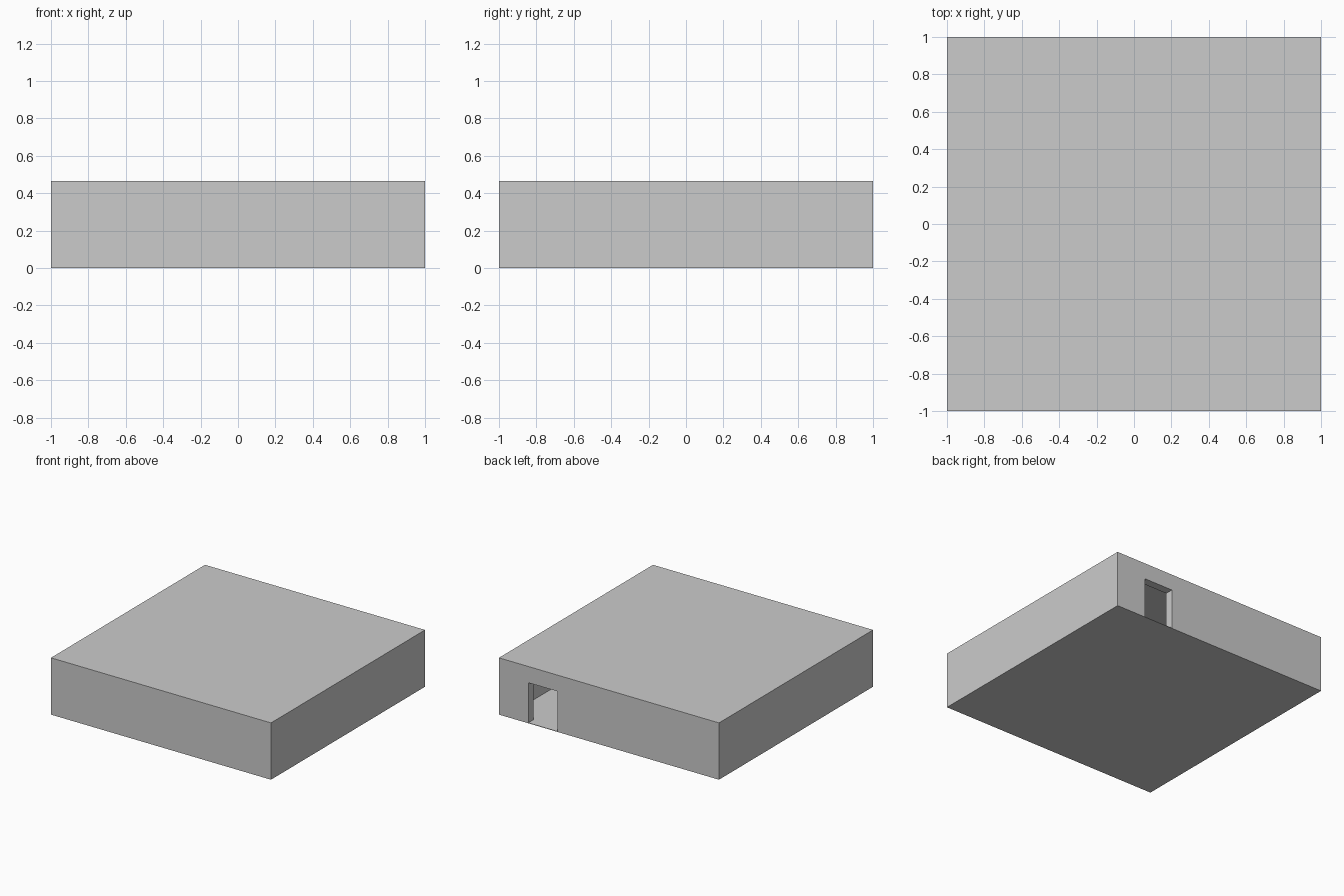
import bpy
from mathutils import Vector

if "Cube" in bpy.data.objects:
    bpy.data.objects.remove(bpy.data.objects["Cube"])

U = 1 / 15            # one wall thickness
HEIGHT = 7 * U
FLOOR = 0.004


def box(name, lo, hi):
    lo, hi = Vector(lo), Vector(hi)
    bpy.ops.mesh.primitive_cube_add(size=1, location=(lo + hi) / 2)
    ob = bpy.context.object
    ob.name = name
    ob.scale = hi - lo
    bpy.ops.object.transform_apply(location=True, rotation=False, scale=True)
    return ob


# Outer block of the flat-roofed building
building = box("building", (-1, -1, 0), (1, 1, HEIGHT))

# Two rooms beside a partition wall, and the back doorway
inner = 1 - U
cutters = [
    box("right_room_cutter", (U, -inner, FLOOR), (inner, inner, 6 * U)),
    box("left_room_cutter", (-inner, -inner, FLOOR), (0, inner, 6 * U)),
    box("doorway_cutter", (7 * U, inner - 0.02, FLOOR), (11 * U, 1.1, 5 * U)),
]
for cutter in cutters:
    bpy.context.view_layer.objects.active = building
    mod = building.modifiers.new(cutter.name, 'BOOLEAN')
    mod.operation = 'DIFFERENCE'
    mod.solver = 'EXACT'
    mod.object = cutter
    bpy.ops.object.modifier_apply(modifier=mod.name)
    bpy.data.objects.remove(cutter, do_unlink=True)
